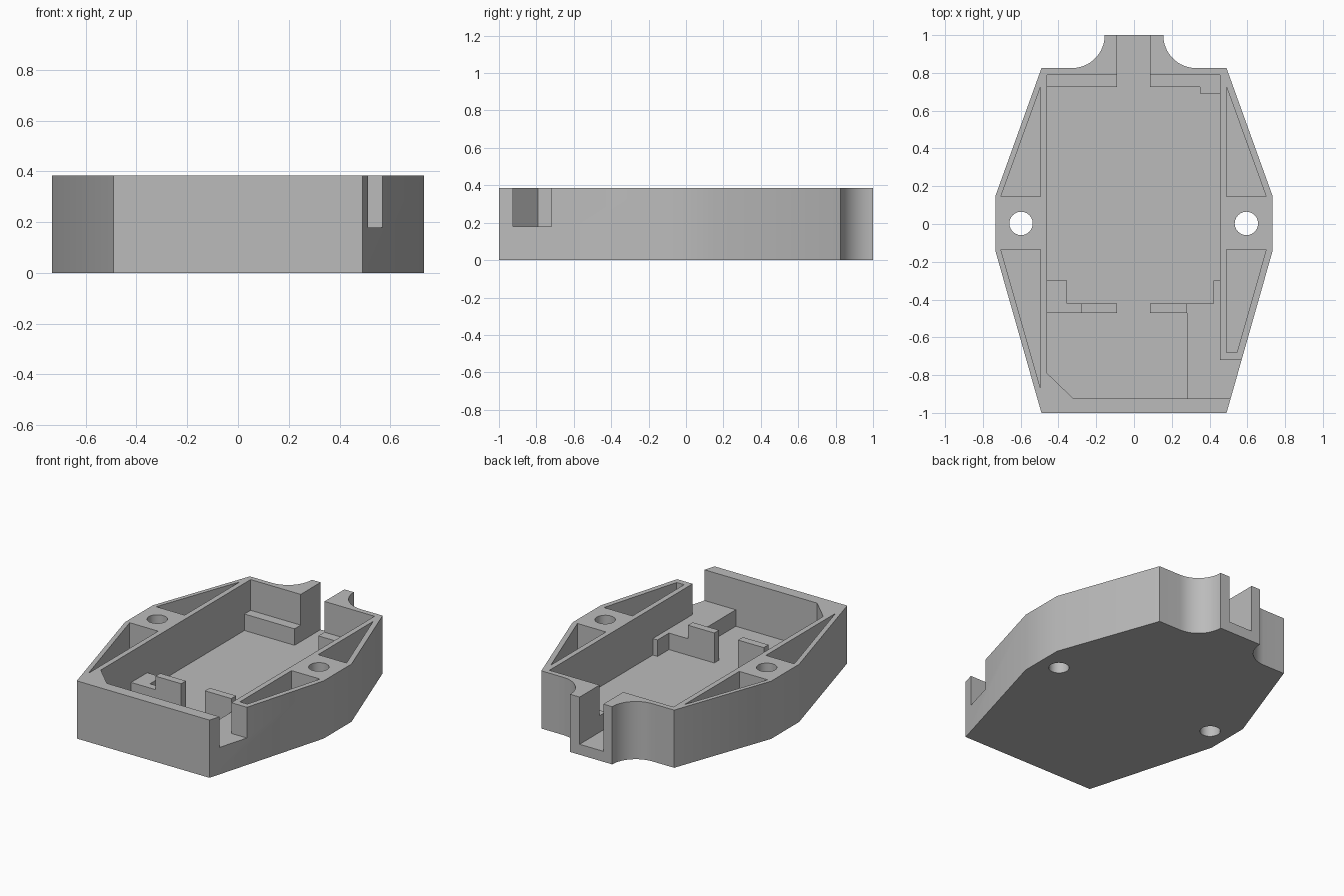
import bpy, bmesh, math

cube = bpy.data.objects.get("Cube")
if cube:
    bpy.data.objects.remove(cube, do_unlink=True)

HEIGHT, LEDGE, FLOOR, TAB, ABOVE = 0.385, 0.18, 0.07, 0.27, 0.6

grey = bpy.data.materials.new("plain grey")
grey.use_nodes = True
colour = (0.5, 0.5, 0.5, 1)
grey.diffuse_color = colour
grey.node_tree.nodes["Principled BSDF"].inputs["Base Color"].default_value = colour


def prism(name, outline, bottom, top):
    """Extrude a plan outline between two heights."""
    bm = bmesh.new()
    face = bm.faces.new([bm.verts.new((x, y, bottom)) for x, y in outline])
    raised = bmesh.ops.extrude_face_region(bm, geom=[face])["geom"]
    bmesh.ops.translate(bm, vec=(0, 0, top - bottom),
                        verts=[v for v in raised if isinstance(v, bmesh.types.BMVert)])
    bmesh.ops.recalc_face_normals(bm, faces=bm.faces)
    mesh = bpy.data.meshes.new(name)
    bm.to_mesh(mesh)
    bm.free()
    mesh.materials.append(grey)
    obj = bpy.data.objects.new(name, mesh)
    bpy.context.collection.objects.link(obj)
    return obj


def arc(cx, cy, radius, start, end, steps):
    angles = [math.radians(start + (end - start) * i / steps) for i in range(steps + 1)]
    return [(cx + radius * math.cos(a), cy + radius * math.sin(a)) for a in angles]


def combine(target, tool, operation):
    """Apply a boolean and discard the tool."""
    mod = target.modifiers.new(operation, "BOOLEAN")
    mod.operation, mod.solver, mod.object = operation, "EXACT", tool
    bpy.ops.object.select_all(action="DESELECT")
    bpy.context.view_layer.objects.active = target
    target.select_set(True)
    bpy.ops.object.modifier_apply(modifier=mod.name)
    bpy.data.objects.remove(tool, do_unlink=True)


# Outer shell: tapered sides with a scooped neck at the back
half = [(0.49, -1), (0.733, -0.145), (0.733, 0.15), (0.49, 0.825)]
half += arc(0.33, 1, 0.175, 270, 180, 16)
case = prism("housing_base", half + [(-x, y) for x, y in reversed(half)], 0, HEIGHT)

# Main cavity, open at the side notch and the back slot
upper = [(-0.09, 1.1), (-0.09, 0.79), (-0.46, 0.79), (-0.46, -0.79), (-0.32, -0.925),
         (0.8, -0.925), (0.8, -0.72), (0.455, -0.72), (0.455, 0.79), (0.085, 0.79),
         (0.085, 1.1)]
combine(case, prism("cavity_cutter", upper, LEDGE, ABOVE), "DIFFERENCE")

# Deeper floor, leaving ledges and partitions standing
lower = [(-0.09, 1.1), (-0.09, 0.725), (-0.46, 0.725), (-0.46, -0.3), (-0.355, -0.3),
         (-0.355, -0.42), (-0.09, -0.42), (-0.09, -0.47), (-0.46, -0.47), (-0.46, -0.79),
         (-0.32, -0.925), (0.28, -0.925), (0.28, -0.47), (0.085, -0.47), (0.085, -0.42),
         (0.42, -0.42), (0.42, -0.3), (0.455, -0.3), (0.455, 0.69), (0.35, 0.69),
         (0.35, 0.725), (0.085, 0.725), (0.085, 1.1)]
combine(case, prism("floor_cutter", lower, FLOOR, ABOVE), "DIFFERENCE")

# Raised tabs on the partitions
for x0, x1 in ((-0.28, -0.09), (0.085, 0.28)):
    tab = [(x0, -0.47), (x1, -0.47), (x1, -0.42), (x0, -0.42)]
    combine(case, prism("tab", tab, LEDGE, TAB), "UNION")

# Corner pockets beside the cavity
pockets = [
    [(0.49, 0.725), (0.49, 0.145), (0.7, 0.145)],
    [(-0.495, 0.725), (-0.495, 0.145), (-0.705, 0.145)],
    [(-0.495, -0.135), (-0.495, -0.87), (-0.705, -0.135)],
    [(0.49, -0.135), (0.7, -0.135), (0.545, -0.68), (0.49, -0.68)],
]
for outline in pockets:
    combine(case, prism("pocket_cutter", outline, FLOOR, ABOVE), "DIFFERENCE")

# Screw holes
for x in (-0.598, 0.595):
    hole = arc(x, 0.003, 0.062, 0, 345, 23)
    combine(case, prism("hole_cutter", hole, -0.1, ABOVE), "DIFFERENCE")

bpy.ops.object.shade_smooth_by_angle(angle=math.radians(30))
